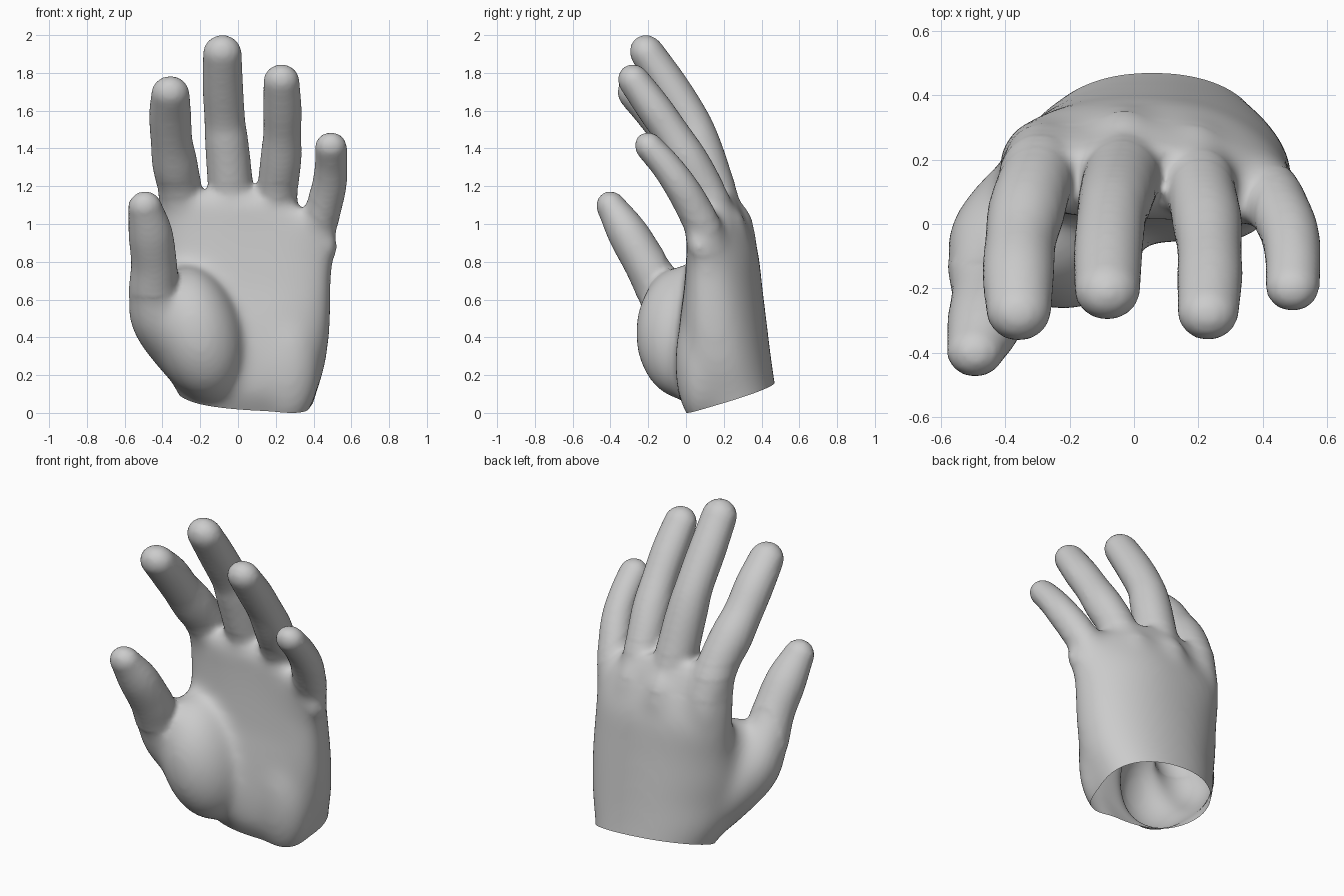
import bpy, bmesh, math
from mathutils import Vector, Matrix

if "Cube" in bpy.data.objects:
    bpy.data.objects.remove(bpy.data.objects["Cube"])

skin = bpy.data.materials.new("plain grey")
skin.diffuse_color = (0.6, 0.6, 0.6, 1)
skin.use_nodes = True
skin.node_tree.nodes["Principled BSDF"].inputs["Base Color"].default_value = skin.diffuse_color


def make_object(name, bm):
    bmesh.ops.recalc_face_normals(bm, faces=bm.faces)
    me = bpy.data.meshes.new(name)
    bm.to_mesh(me)
    bm.free()
    ob = bpy.data.objects.new(name, me)
    bpy.context.collection.objects.link(ob)
    return ob


def loft(bm, rings):
    """Skin a list of rings into one closed solid."""
    vs = [[bm.verts.new(p) for p in ring] for ring in rings]
    n = len(vs[0])
    for a, b in zip(vs, vs[1:]):
        for i in range(n):
            bm.faces.new((a[i], a[(i + 1) % n], b[(i + 1) % n], b[i]))
    bm.faces.new(vs[0])
    bm.faces.new(vs[-1])


def spline(pts, steps):
    """Catmull-Rom through points of any dimension."""
    p = [Vector(q) for q in pts]
    p = [p[0] * 2 - p[1]] + p + [p[-1] * 2 - p[-2]]
    out = []
    for a, b, c, d in zip(p, p[1:], p[2:], p[3:]):
        for k in range(steps):
            t = k / steps
            out.append(0.5 * (2 * b + (c - a) * t + (2 * a - 5 * b + 4 * c - d) * t * t
                              + (3 * b - a - 3 * c + d) * t ** 3))
    return out + [p[-2]]


def digit(bm, pts, n=24):
    """Round tube along (x, y, z, radius) points, flattening to a domed tip."""
    path = spline(pts, 6)
    co = [q.to_3d() for q in path]
    rings = []
    for i, q in enumerate(path):
        t = (co[min(i + 1, len(co) - 1)] - co[max(i - 1, 0)]).normalized()
        u = t.cross(Vector((0, 1, 0.3))).normalized()
        v = t.cross(u) * (1 - 0.12 * (i / (len(path) - 1)) ** 2)
        caps = [(0, 1)]
        if i == len(path) - 1:
            caps = [(math.sin(k * math.pi / 12), math.cos(k * math.pi / 12) + 0.001) for k in range(7)]
        for up, out in caps:
            rings.append([co[i] + t * q[3] * up + (u * math.cos(a) + v * math.sin(a)) * q[3] * out
                          for a in (2 * math.pi * k / n for k in range(n))])
    loft(bm, rings)


def blob(bm, centre, size, tilt=0):
    """Ellipsoid swelling, tilted sideways in degrees."""
    m = Matrix.Translation(centre) @ Matrix.Rotation(math.radians(tilt), 4, 'Y')
    bmesh.ops.create_uvsphere(bm, u_segments=28, v_segments=18, radius=1,
                              matrix=m @ Matrix.Diagonal((*size, 1)))


def power(c, e):
    return math.copysign(abs(c) ** e, c)


# palm: z, left, right, front, back of each horizontal section
sections = [(-0.12, -0.22, 0.36, 0.07, 0.51), (0.0, -0.27, 0.39, 0.0, 0.495),
            (0.1, -0.33, 0.42, -0.055, 0.478), (0.25, -0.40, 0.465, -0.07, 0.455),
            (0.45, -0.43, 0.49, -0.06, 0.43), (0.65, -0.42, 0.495, -0.04, 0.405),
            (0.85, -0.42, 0.50, -0.015, 0.38), (1.0, -0.42, 0.53, 0.0, 0.32),
            (1.1, -0.405, 0.51, 0.01, 0.275), (1.165, -0.35, 0.40, 0.06, 0.23)]
bm = bmesh.new()
rings = []
for z, xl, xr, yf, yb in spline(sections, 3):
    ring = []
    lift = max(0, min(1, z))
    for k in range(48):
        a = 2 * math.pi * k / 48
        u, w = power(math.cos(a), 0.88), power(math.sin(a), 0.88)
        x = (xl + xr) / 2 + u * (xr - xl) / 2
        y = (yf + yb) / 2 + w * (yb - yf) / 2
        y -= 0.09 * max(0, u) ** 2 * lift                    # arch towards little finger
        if w > 0:                                            # back slopes down to the thumb
            y -= 0.10 * max(0, -u) ** 2 * max(0, 1 - abs(z - 0.35) / 0.45)
        else:                                                # hollow of the palm
            y += 0.05 * (1 - u * u) * min(lift, max(0, 1.3 - z))
        s = max(0, min(1, (z - 0.6) / 0.56))
        ring.append((x, y, z - s * 0.19 * (max(0, x - 0.04) / 0.46) ** 1.5))
    rings.append(ring)
loft(bm, rings)

# fingers, from knuckle to tip
digit(bm, [(-0.24, 0.19, 0.80, 0.10), (-0.285, 0.18, 1.02, 0.125), (-0.31, 0.12, 1.18, 0.117),
           (-0.335, 0.035, 1.31, 0.12), (-0.352, -0.055, 1.43, 0.111), (-0.359, -0.155, 1.56, 0.112),
           (-0.358, -0.267, 1.674, 0.102)])
digit(bm, [(-0.02, 0.22, 0.80, 0.10), (-0.03, 0.175, 1.05, 0.12), (-0.045, 0.12, 1.25, 0.119),
           (-0.06, 0.067, 1.42, 0.115), (-0.07, 0.02, 1.54, 0.108), (-0.08, -0.083, 1.71, 0.108),
           (-0.083, -0.203, 1.888, 0.103)])
digit(bm, [(0.18, 0.20, 0.80, 0.10), (0.20, 0.15, 1.03, 0.112), (0.212, 0.085, 1.19, 0.108),
           (0.227, 0.007, 1.33, 0.109), (0.234, -0.08, 1.47, 0.101), (0.235, -0.17, 1.60, 0.102),
           (0.23, -0.272, 1.74, 0.096)])
digit(bm, [(0.34, 0.14, 0.70, 0.09), (0.405, 0.11, 0.91, 0.102), (0.452, 0.04, 1.07, 0.096),
           (0.483, -0.03, 1.19, 0.092), (0.493, -0.11, 1.30, 0.087), (0.492, -0.192, 1.392, 0.085)])

# thumb with its root
digit(bm, [(-0.12, 0.16, 0.12, 0.15), (-0.28, 0.06, 0.34, 0.185), (-0.405, -0.05, 0.5, 0.174),
           (-0.442, -0.135, 0.64, 0.137), (-0.445, -0.215, 0.78, 0.122), (-0.464, -0.31, 0.94, 0.117),
           (-0.492, -0.392, 1.072, 0.091)])

# ball of the thumb, heel of the hand, and web beside the index finger
blob(bm, (-0.22, 0.0, 0.41), (0.24, 0.27, 0.37), -18)
blob(bm, (0.26, 0.08, 0.25), (0.18, 0.14, 0.34))
blob(bm, (-0.31, 0.07, 0.60), (0.12, 0.18, 0.18))
# low knuckle ridges
for x, y, z in ((-0.28, 0.23, 0.90), (-0.03, 0.275, 0.88), (0.18, 0.24, 0.86), (0.36, 0.15, 0.80)):
    blob(bm, (x, y, z), (0.12, 0.10, 0.22))
rough = make_object("rough_hand", bm)

# fuse the parts into one skin
remesh = rough.modifiers.new("fuse", 'REMESH')
remesh.mode = 'VOXEL'
remesh.voxel_size = 0.016
smooth = rough.modifiers.new("soften", 'SMOOTH')
smooth.factor = 0.5
smooth.iterations = 6
fused = bpy.data.meshes.new_from_object(rough.evaluated_get(bpy.context.evaluated_depsgraph_get()))
bm = bmesh.new()
bm.from_mesh(fused)
bpy.data.objects.remove(rough)

# blend palm, webs and finger roots more softly than the fingers
for limit, times in ((1.2, 8), (1.12, 14), (1.0, 14)):
    soft = [v for v in bm.verts if v.co.y > -0.28 and
            v.co.z < limit - 0.9 * max(0, v.co.x - 0.3) and not (v.co.x < -0.3 and v.co.y < -0.12 and v.co.z > 0.6)]
    for i in range(times):
        bmesh.ops.smooth_vert(bm, verts=soft, factor=0.5, use_axis_x=True, use_axis_y=True, use_axis_z=True)

# open wrist with a sloping cut
bmesh.ops.bisect_plane(bm, geom=bm.verts[:] + bm.edges[:] + bm.faces[:], plane_co=(0.15, 0.02, 0.0),
                       plane_no=(0.07, -0.31, 1), clear_inner=True)
low = min(v.co.z for v in bm.verts)
bmesh.ops.translate(bm, verts=bm.verts, vec=(0, 0, -low))
hand = make_object("hand", bm)
hand.data.materials.clear()
hand.data.materials.append(skin)
for p in hand.data.polygons:
    p.use_smooth = True
